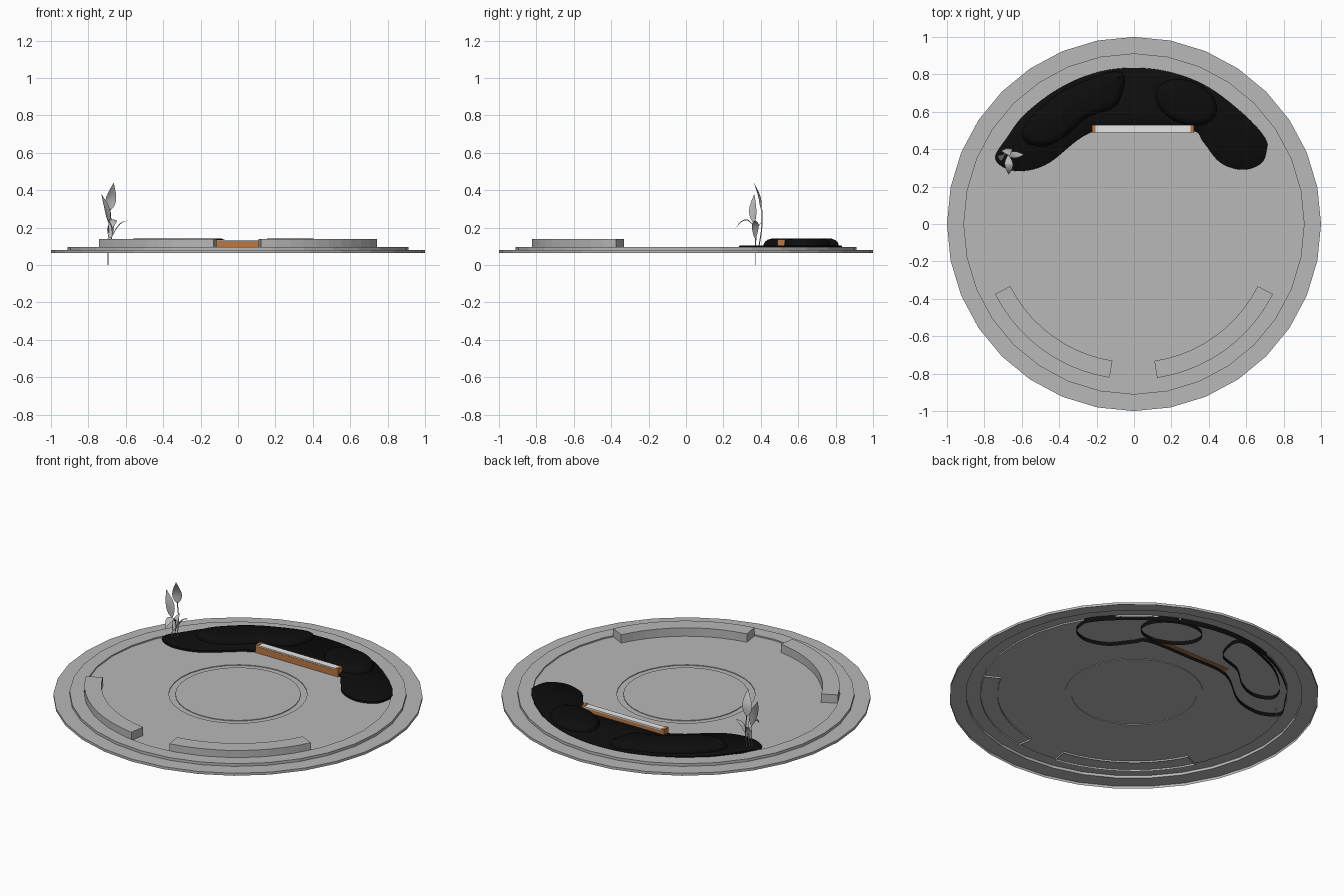
import bpy, bmesh, math
from mathutils import Vector

cube = bpy.data.objects.get("Cube")
if cube:
    bpy.data.objects.remove(cube, do_unlink=True)


def material(name, r, g, b):
    m = bpy.data.materials.new(name)
    m.use_nodes = True
    m.diffuse_color = (r, g, b, 1)
    m.node_tree.nodes["Principled BSDF"].inputs["Base Color"].default_value = (r, g, b, 1)
    return m


STONE = material("stone grey", 0.48, 0.48, 0.48)
SOIL = material("dark soil", 0.004, 0.004, 0.004)
WOOD = material("warm wood", 0.5, 0.19, 0.06)
WHITE = material("white panel", 0.8, 0.8, 0.8)
LEAF = material("leaf grey", 0.5, 0.5, 0.5)


def finish(name, bm, mat, smooth=None, recalc=True):
    if recalc:
        bmesh.ops.recalc_face_normals(bm, faces=bm.faces)
    me = bpy.data.meshes.new(name)
    bm.to_mesh(me)
    bm.free()
    me.materials.append(mat)
    ob = bpy.data.objects.new(name, me)
    bpy.context.scene.collection.objects.link(ob)
    if smooth:
        bpy.ops.object.select_all(action="DESELECT")
        ob.select_set(True)
        bpy.context.view_layer.objects.active = ob
        bpy.ops.object.shade_smooth_by_angle(angle=math.radians(smooth))
    return ob


def bridge(bm, a, b, closed=True):
    n = len(a)
    for i in range(n if closed else n - 1):
        j = (i + 1) % n
        bm.faces.new((a[i], a[j], b[j], b[i]))


def smooth_loop(points, steps=6):
    """Closed rounded outline through a few control points."""
    pts = [Vector(p) for p in points]
    n, out = len(pts), []
    for i in range(n):
        a, b, c, d = (pts[(i + k) % n] for k in (-1, 0, 1, 2))
        for s in range(steps):
            t = s / steps
            out.append(0.5 * (2 * b + (c - a) * t + (2 * a - 5 * b + 4 * c - d) * t * t
                              + (3 * b - a - 3 * c + d) * t ** 3))
    return out


def mound(name, outline, levels):
    """Counter-clockwise outline stacked in inset rings, open underneath."""
    bm, n, prev = bmesh.new(), len(outline), None
    for inset, z in levels:
        ring = []
        for i, p in enumerate(outline):
            t = (outline[(i + 1) % n] - outline[i - 1]).normalized()
            ring.append(bm.verts.new((p.x - t.y * inset, p.y + t.x * inset, z)))
        if prev:
            bridge(bm, prev, ring)
        prev = ring
    bm.faces.new(prev)
    return finish(name, bm, SOIL, 50, recalc=False)


# Round stepped plaza: a shell with a raised rim and a shallow ring groove
bm = bmesh.new()
profile = [(1, 0.065), (1, 0.08), (0.912, 0.08), (0.912, 0.096), (0.834, 0.096), (0.834, 0.088),
           (0.375, 0.088), (0.375, 0.084), (0.34, 0.084), (0.34, 0.088)]
prev, SIDES = None, 32
for r, z in profile:
    ring = [bm.verts.new((r * math.cos(k * math.tau / SIDES), r * math.sin(k * math.tau / SIDES), z))
            for k in range(SIDES)]
    if prev:
        bridge(bm, prev, ring)
    prev = ring
bm.faces.new(prev)
finish("plaza_floor", bm, STONE, recalc=False)


# Curved low walls at the front
def arc_wall(name, start, end, r0=0.74, r1=0.832, z0=0.078, z1=0.138, steps=10):
    bm, prev = bmesh.new(), None
    for k in range(steps + 1):
        a = math.radians(start + (end - start) * k / steps)
        sec = [bm.verts.new((r * math.cos(a), r * math.sin(a), z))
               for r, z in ((r0, z0), (r0, z1), (r1, z1), (r1, z0))]
        if prev:
            bridge(bm, prev, sec, closed=False)
        if k in (0, steps):
            bm.faces.new(sec)
        prev = sec
    finish(name, bm, STONE)


arc_wall("right_wall", 206.7, 261)
arc_wall("left_wall", 278.5, 333.3)

# Planting bed and its two raised beds
bed = smooth_loop([(0.71, 0.4), (0.7, 0.46), (0.6, 0.575), (0.4, 0.73), (0.2, 0.81), (0, 0.835),
                   (-0.2, 0.81), (-0.4, 0.725), (-0.58, 0.59), (-0.68, 0.46), (-0.742, 0.355),
                   (-0.68, 0.295), (-0.58, 0.285), (-0.45, 0.33), (-0.23, 0.49), (0.04, 0.505),
                   (0.31, 0.5), (0.37, 0.44), (0.46, 0.33), (0.58, 0.29), (0.68, 0.325)])
mound("planting_bed", bed, [(0, 0.066), (0, 0.1), (0.006, 0.105)])
big = smooth_loop([(-0.05, 0.76), (-0.08, 0.815), (-0.2, 0.79), (-0.4, 0.7), (-0.56, 0.56),
                   (-0.595, 0.46), (-0.5, 0.415), (-0.38, 0.46), (-0.25, 0.57), (-0.1, 0.63)])
edge = [(0, 0.066), (0, 0.11), (0.008, 0.125), (0.022, 0.135), (0.042, 0.141)]
mound("large_raised_bed", big, edge)
tilt, oval = math.radians(-22), []
for k in range(40):
    a = k * math.tau / 40
    u, v = 0.17 * math.cos(a), 0.115 * math.sin(a)
    oval.append(Vector((0.28 + u * math.cos(tilt) - v * math.sin(tilt),
                        0.65 + u * math.sin(tilt) + v * math.cos(tilt))))
mound("small_raised_bed", oval, edge)


# Wooden bench with a pale seat panel between its end caps
def box(name, lo, hi, mat):
    bm = bmesh.new()
    bmesh.ops.create_cube(bm, size=1)
    for v in bm.verts:
        v.co = [a + (b - a) * (c + 0.5) for a, b, c in zip(lo, hi, v.co)]
    finish(name, bm, mat)


box("bench_base", (-0.225, 0.488, 0.085), (0.32, 0.53, 0.127), WOOD)
box("bench_seat", (-0.207, 0.49, 0.127), (0.302, 0.53, 0.134), WHITE)
for side, x in (("right", -0.225), ("left", 0.302)):
    box(side + "_bench_end", (x, 0.488, 0.127), (x + 0.018, 0.53, 0.137), WOOD)


# Plant: thin stems and folded leaf blades
def path(points, steps=5):
    pts = [Vector(p) for p in points]
    pts = [2 * pts[0] - pts[1]] + pts + [2 * pts[-1] - pts[-2]]
    out = []
    for a, b, c, d in zip(pts, pts[1:], pts[2:], pts[3:]):
        for s in range(steps):
            t = s / steps
            out.append(0.5 * (2 * b + (c - a) * t + (2 * a - 5 * b + 4 * c - d) * t * t
                              + (3 * b - a - 3 * c + d) * t ** 3))
    return out + [pts[-2]]


def stem(name, points, radius=0.003):
    bm, prev = bmesh.new(), None
    for p in path(points):
        ring = [bm.verts.new(p + Vector((math.cos(k * math.tau / 6), math.sin(k * math.tau / 6), 0)) * radius)
                for k in range(6)]
        if prev:
            bridge(bm, prev, ring)
        prev = ring
    finish(name, bm, LEAF, 60)


def leaf(name, points, side, width):
    bm, prev = bmesh.new(), None
    line, side = path(points), Vector(side).normalized()
    for i, p in enumerate(line):
        t = i / (len(line) - 1)
        w = width * max(0.04, math.sin(math.pi * t ** 0.8))
        fold = side.cross(line[min(i + 1, len(line) - 1)] - line[max(i - 1, 0)]).normalized() * w * 0.25
        row = [bm.verts.new(q) for q in (p - side * w + fold, p, p + side * w + fold)]
        if prev:
            bridge(bm, prev, row, closed=False)
        prev = row
    finish(name, bm, LEAF, 60)


stem("root_stem", [(-0.695, 0.37, 0), (-0.695, 0.37, 0.12), (-0.69, 0.365, 0.24)], 0.002)
stem("tall_stem", [(-0.675, 0.39, 0.1), (-0.677, 0.405, 0.2), (-0.685, 0.405, 0.3)])
stem("short_stem", [(-0.68, 0.37, 0.1), (-0.675, 0.375, 0.16), (-0.672, 0.37, 0.21)])
leaf("tall_leaf", [(-0.685, 0.405, 0.29), (-0.68, 0.4, 0.36), (-0.665, 0.365, 0.438)], (1, 0.2, 0), 0.029)
leaf("right_leaf", [(-0.69, 0.365, 0.22), (-0.705, 0.36, 0.3), (-0.73, 0.365, 0.378)], (0.55, 0.8, 0.2), 0.024)
leaf("front_leaf", [(-0.672, 0.37, 0.2), (-0.67, 0.33, 0.243), (-0.668, 0.29, 0.23), (-0.67, 0.265, 0.195)],
     (1, 0, 0), 0.022)
leaf("left_leaf", [(-0.68, 0.37, 0.14), (-0.65, 0.37, 0.2), (-0.62, 0.37, 0.23), (-0.587, 0.37, 0.237)],
     (0, 1, 0), 0.018)
leaf("back_leaf", [(-0.685, 0.37, 0.14), (-0.68, 0.385, 0.2), (-0.672, 0.41, 0.235)], (1, 0, 0), 0.018)
